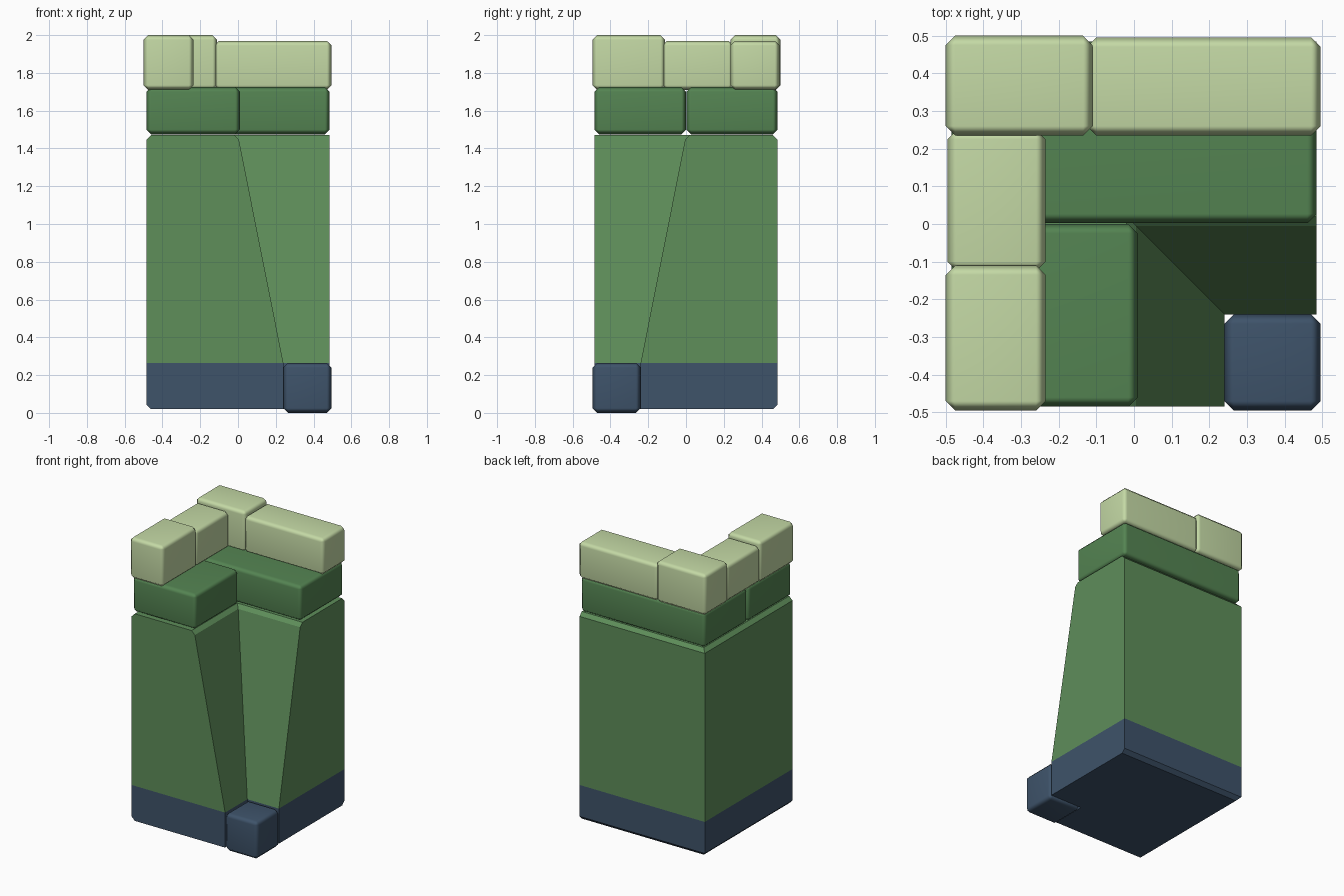
import bpy, bmesh, math

if "Cube" in bpy.data.objects:
    bpy.data.objects.remove(bpy.data.objects["Cube"])


def material(name, rgb):
    m = bpy.data.materials.new(name)
    lin = [((c / 255 + 0.055) / 1.055) ** 2.4 for c in rgb]
    m.diffuse_color = (*lin, 1)
    m.use_nodes = True
    m.node_tree.nodes["Principled BSDF"].inputs["Base Color"].default_value = m.diffuse_color
    return m


NAVY = material("navy", (62, 83, 106))
GREEN = material("mid green", (94, 142, 90))
DARK = material("deep green", (84, 132, 82))
PALE = material("pale green", (196, 217, 165))


def add_object(name, bm, mats):
    bmesh.ops.recalc_face_normals(bm, faces=bm.faces)
    me = bpy.data.meshes.new(name)
    bm.to_mesh(me)
    bm.free()
    ob = bpy.data.objects.new(name, me)
    bpy.context.collection.objects.link(ob)
    for m in mats:
        me.materials.append(m)
    return ob


def block(name, lo, hi, mat, bevel=0.025):
    """Box between two corners with softly shaded chamfered edges."""
    bm = bmesh.new()
    bmesh.ops.create_cube(bm, size=1)
    for v in bm.verts:
        v.co = [(a + b) / 2 + c * (b - a) for a, b, c in zip(lo, hi, v.co)]
    bmesh.ops.bevel(bm, geom=list(bm.edges), offset=bevel, segments=1, affect='EDGES')
    for f in bm.faces:
        f.smooth = True
    ob = add_object(name, bm, [mat])
    mod = ob.modifiers.new("face_weighted", 'WEIGHTED_NORMAL')
    mod.keep_sharp = True
    return ob


# Tapering L-shaped tower: (height, outer inset, notch corner)
H = 0.485
levels = [(0.02, 0.025, 0.24), (0.045, 0, 0.24), (0.265, 0, 0.24),
          (1.445, 0, 0.005), (1.47, 0.025, -0.02)]
bm = bmesh.new()
rings = []
for z, i, n in levels:
    outline = [(-H + i, -H), (n, -H), (n, -n), (H, -n), (H, H - i), (-H + i, H - i)]
    rings.append([bm.verts.new((x, y, z)) for x, y in outline])
for a, b in zip(rings, rings[1:]):
    for k in range(6):
        bm.faces.new((a[k], a[(k + 1) % 6], b[(k + 1) % 6], b[k]))
bm.faces.new(rings[0])
bm.faces.new(rings[-1])
# Navy foot below, green wall above
for f in bm.faces:
    f.material_index = 0 if f.calc_center_median().z < 0.26 else 1
add_object("tower_wall", bm, [NAVY, GREEN])

# Corner foot in the notch
block("corner_foot", (0.24, -0.495, 0), (0.495, -0.24, 0.265), NAVY)

# Upper course
block("front_ledge", (-0.485, -0.485, 1.475), (0.01, 0, 1.725), DARK)
block("back_ledge", (-0.485, 0.002, 1.475), (0.485, 0.485, 1.725), DARK)

# Parapet: tall end merlons and lower runs between them
block("corner_merlon", (-0.5, 0.235, 1.71), (-0.11, 0.5, 2.0), PALE)
block("front_merlon", (-0.5, -0.495, 1.71), (-0.235, -0.11, 2.0), PALE)
block("back_parapet", (-0.125, 0.235, 1.71), (0.495, 0.495, 1.97), PALE)
block("left_parapet", (-0.495, -0.125, 1.71), (-0.235, 0.25, 1.97), PALE)
